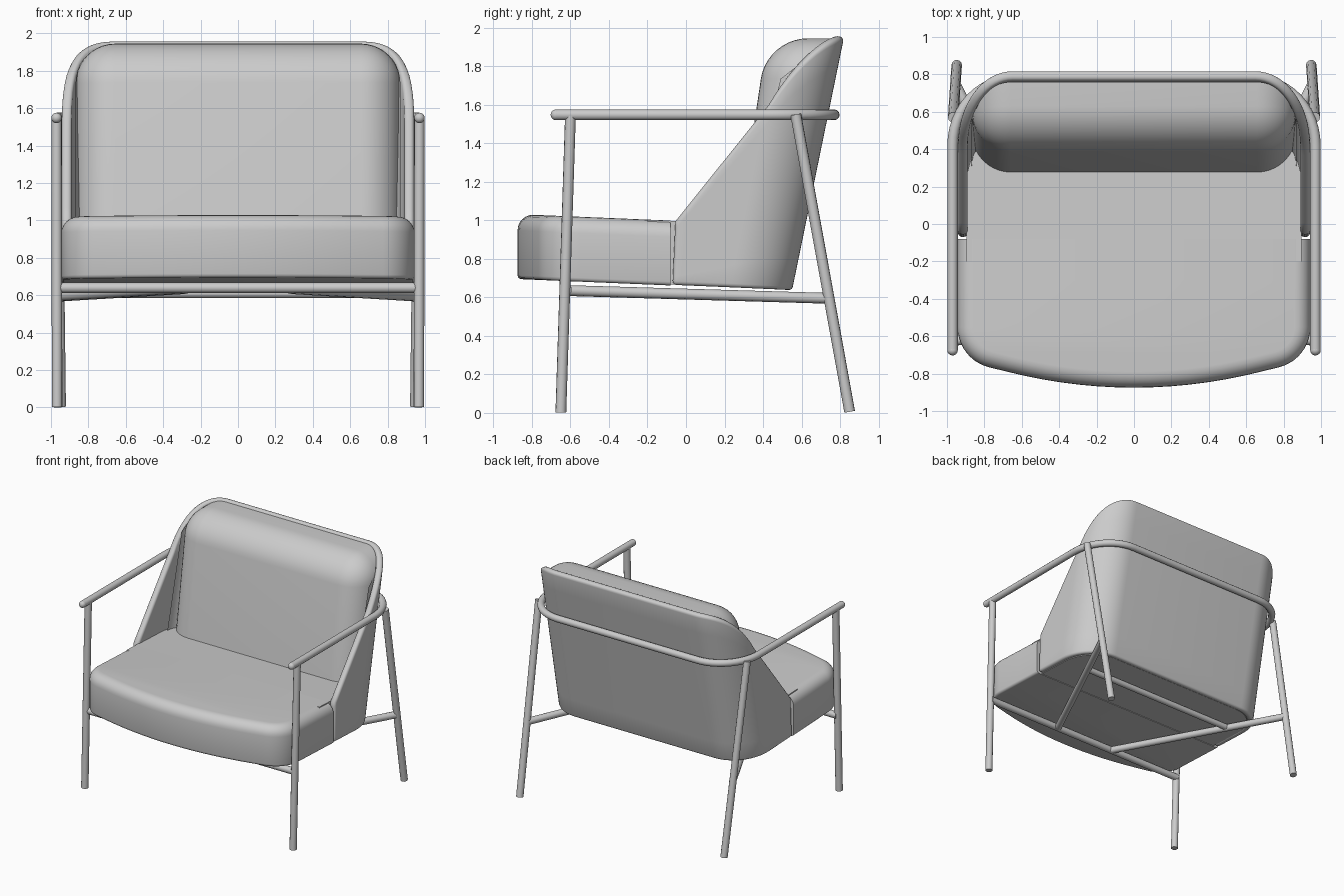
import bpy, bmesh
from math import sin, cos, pi
from mathutils import Vector

cube = bpy.data.objects.get("Cube")
if cube:
    bpy.data.objects.remove(cube)

grey = bpy.data.materials.new("light_grey")
grey.use_nodes = True
COLOUR = (0.6, 0.6, 0.6, 1)
grey.diffuse_color = COLOUR
grey.node_tree.nodes["Principled BSDF"].inputs["Base Color"].default_value = COLOUR


def finish(name, bm):
    """Turn a bmesh into a smooth-shaded object."""
    bmesh.ops.recalc_face_normals(bm, faces=bm.faces)
    mesh = bpy.data.meshes.new(name)
    bm.to_mesh(mesh)
    bm.free()
    obj = bpy.data.objects.new(name, mesh)
    bpy.context.collection.objects.link(obj)
    mesh.materials.append(grey)
    smooth(obj)
    return obj


def smooth(obj):
    bpy.ops.object.select_all(action='DESELECT')
    obj.select_set(True)
    bpy.context.view_layer.objects.active = obj
    bpy.ops.object.shade_smooth_by_angle(angle=0.6)


def tube(name, points, radius=0.028):
    """Round bar with capped ends along a path."""
    curve = bpy.data.curves.new(name, 'CURVE')
    curve.dimensions = '3D'
    curve.bevel_depth = radius
    curve.bevel_resolution = 4
    curve.use_fill_caps = True
    spline = curve.splines.new('POLY')
    spline.points.add(len(points) - 1)
    for p, co in zip(spline.points, points):
        p.co = (*co, 1)
    obj = bpy.data.objects.new(name, curve)
    bpy.context.collection.objects.link(obj)
    curve.materials.append(grey)
    bpy.ops.object.select_all(action='DESELECT')
    obj.select_set(True)
    bpy.context.view_layer.objects.active = obj
    bpy.ops.object.convert(target='MESH')
    smooth(bpy.context.object)


def mirrored(half):
    """Complete a left half path with its right side."""
    return half + [(-p[0], *p[1:]) for p in reversed(half)]


def slab(name, outline, low, high, top_bevel, bevel_limit):
    """Prism over an outline, tilted gently towards the back."""
    bm = bmesh.new()
    base = bm.faces.new([bm.verts.new((x, y, low)) for x, y in outline])
    ext = bmesh.ops.extrude_face_region(bm, geom=[base])
    for v in ext["geom"]:
        if isinstance(v, bmesh.types.BMVert):
            v.co.z = high
    bmesh.ops.recalc_face_normals(bm, faces=bm.faces)

    def rim(z):
        return [e for e in bm.edges if all(abs(v.co.z - z) < 1e-4 for v in e.verts)
                and min(v.co.y for v in e.verts) < bevel_limit]
    if top_bevel:
        bmesh.ops.bevel(bm, geom=rim(high), offset=top_bevel, segments=6,
                        profile=0.5, affect='EDGES', clamp_overlap=False)
        bmesh.ops.bevel(bm, geom=rim(low), offset=0.02, segments=3,
                        profile=0.5, affect='EDGES', clamp_overlap=False)
    for v in bm.verts:
        v.co.z -= 0.042 * (v.co.y + 0.87)
    return finish(name, bm)


# Tubular frame: arm rail wrapping behind the back
rail = [(0.97, -0.675, 1.548), (0.97, 0.42, 1.548)]
for i in range(1, 13):
    a = i / 12 * pi / 2
    rail.append((0.65 + 0.32 * cos(a), 0.42 + 0.35 * sin(a), 1.548))
tube("arm_rail", mirrored(rail))

# Legs, rail tips and diagonal under-seat braces on both sides
for side, s in (("left", 1), ("right", -1)):
    tube(side + "_front_leg", [(s * 0.967, -0.65, 0.002), (s * 0.97, -0.6, 1.55)])
    tube(side + "_rear_leg", [(s * 0.948, 0.85, 0.006), (s * 0.967, 0.57, 1.55)])
    tube(side + "_brace", [(s * 0.95, 0.74, 0.595), (s * 0.28, -0.61, 0.635)])
    bm = bmesh.new()
    bmesh.ops.create_uvsphere(bm, u_segments=16, v_segments=10, radius=0.028)
    bmesh.ops.translate(bm, verts=bm.verts, vec=(s * 0.97, -0.675, 1.548))
    finish(side + "_rail_tip", bm)
tube("front_crossbar", [(0.97, -0.62, 0.64), (-0.97, -0.62, 0.64)])
tube("rear_crossbar", [(0.72, 0.29, 0.61), (-0.72, 0.29, 0.61)], 0.025)

# Wraparound shell: ruled between the base curve and the sloping rim
bottom, top = [], []
for i in range(8):
    t = i / 8
    bottom.append((0.915, -0.07 + 0.3 * t, 0))
    top.append((0.915, -0.055 + 0.485 * t, 0.995 + 0.605 * t))
for i in range(17):
    t = i / 16
    a = t * pi / 2
    bottom.append((0.65 + 0.265 * cos(a), 0.23 + 0.295 * sin(a), 0))
    top.append((0.65 + 0.265 * cos(a), 0.43 + 0.365 * sin(a),
                1.6 + 0.355 * (1 - (1 - t) ** 2.7)))
bottom = [(x, y, 0.665 - 0.042 * (y + 0.07)) for x, y, z in bottom]
bm = bmesh.new()
ROWS = 8
columns = [[bm.verts.new(Vector(b).lerp(Vector(t), r / ROWS)) for r in range(ROWS + 1)]
           for b, t in zip(mirrored(bottom), mirrored(top))]
for c, d in zip(columns, columns[1:]):
    for r in range(ROWS):
        bm.faces.new((c[r], d[r], d[r + 1], c[r + 1]))
shell = finish("back_shell", bm)
solid = shell.modifiers.new("thickness", 'SOLIDIFY')
solid.thickness = 0.052
solid.offset = 0
edge = shell.modifiers.new("soft_edge", 'BEVEL')
edge.width = 0.02
edge.segments = 3
edge.limit_method = 'ANGLE'
edge.angle_limit = 1.0

# Seat cushion with a bowed front and soft corners
front = [(0.943, -0.08), (0.943, -0.3)]
for i in range(11):
    a = i / 10 * 1.33
    front.append((0.723 + 0.22 * cos(a), -0.552 - 0.22 * sin(a)))
for i in range(1, 9):
    x = 0.77 * (1 - i / 8)
    front.append((x, -0.875 + 0.11 * (x / 0.77) ** 2))
outline = front + [(-x, y) for x, y in reversed(front[:-1])]
slab("seat_cushion", outline, 0.695, 1.032, 0.085, -0.09)

# Rear part of the seat, held inside the shell
inner = [(0.895, -0.2)] + [(x - 0.02, y - 0.01) for x, y, z in bottom[8:]]
slab("seat_base", mirrored(inner), 0.7, 1.031, 0, 0)

# Plump back cushion: a leaning block with rounded edges
bm = bmesh.new()
bmesh.ops.create_cube(bm, size=2)
for v in bm.verts:
    up, back = v.co.z > 0, v.co.y > 0
    v.co.x *= 0.868
    v.co.y = (0.76 if back else 0.42) if up else (0.5 if back else 0.265)
    v.co.z = 1.945 if up else 0.9
rounded = [e for e in bm.edges if max(v.co.z for v in e.verts) > 1
           and not all(v.co.z > 1 and v.co.y > 0.7 for v in e.verts)]
bmesh.ops.bevel(bm, geom=rounded, offset=0.21, segments=10, profile=0.5, affect='EDGES')
finish("back_cushion", bm)
